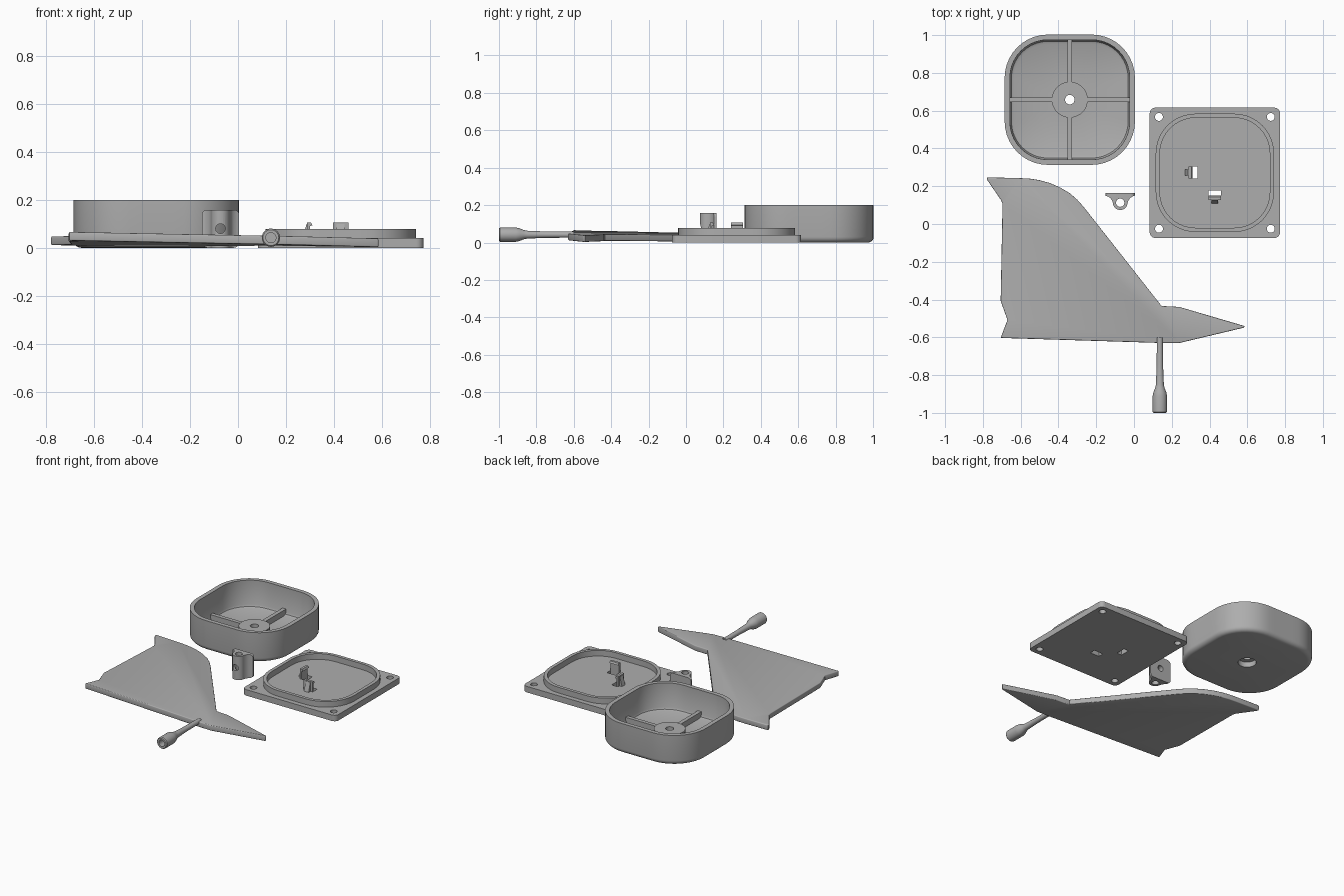
import bpy, bmesh, math
from mathutils import Vector

if "Cube" in bpy.data.objects:
    bpy.data.objects.remove(bpy.data.objects["Cube"])

grey = bpy.data.materials.new("plain_grey")
grey.diffuse_color = (0.42, 0.42, 0.42, 1)
grey.use_nodes = True
grey.node_tree.nodes["Principled BSDF"].inputs["Base Color"].default_value = grey.diffuse_color


def finish(ob, angle=35):
    """Colour the part and smooth its curved faces."""
    ob.data.materials.clear()
    ob.data.materials.append(grey)
    bpy.ops.object.select_all(action='DESELECT')
    ob.select_set(True)
    bpy.context.view_layer.objects.active = ob
    bpy.ops.object.shade_smooth_by_angle(angle=math.radians(angle))
    return ob


def from_bmesh(name, bm):
    bmesh.ops.recalc_face_normals(bm, faces=bm.faces)
    me = bpy.data.meshes.new(name)
    bm.to_mesh(me)
    bm.free()
    ob = bpy.data.objects.new(name, me)
    bpy.context.collection.objects.link(ob)
    return ob


def rounded(cx, cy, hx, hy, r, arc=10, side=5):
    """Rounded rectangle outline with points along its sides."""
    corners = []
    for k, (sx, sy) in enumerate([(1, 1), (-1, 1), (-1, -1), (1, -1)]):
        corners.append([Vector((cx + sx * (hx - r) + r * math.cos((k + i / arc) * math.pi / 2),
                                cy + sy * (hy - r) + r * math.sin((k + i / arc) * math.pi / 2)))
                        for i in range(arc + 1)])
    pts = []
    for k in range(4):
        a, b = corners[k][-1], corners[(k + 1) % 4][0]
        pts += corners[k] + [a.lerp(b, i / side) for i in range(1, side)]
    return pts


def circle(cx, cy, r, n=24):
    return [Vector((cx + r * math.cos(i * math.tau / n), cy + r * math.sin(i * math.tau / n)))
            for i in range(n)]


def rect(x0, x1, y0, y1):
    return [Vector(p) for p in ((x0, y0), (x1, y0), (x1, y1), (x0, y1))]


def prism(name, outlines, z0, z1):
    """Extrude a flat outline; further outlines become holes."""
    cu = bpy.data.curves.new(name, 'CURVE')
    cu.dimensions, cu.fill_mode, cu.extrude = '2D', 'BOTH', (z1 - z0) / 2
    for pts in outlines:
        sp = cu.splines.new('POLY')
        sp.points.add(len(pts) - 1)
        for p, v in zip(sp.points, pts):
            p.co = (v[0], v[1], 0, 1)
        sp.use_cyclic_u = True
    tmp = bpy.data.objects.new(name, cu)
    bpy.context.collection.objects.link(tmp)
    bpy.context.view_layer.update()
    me = bpy.data.meshes.new_from_object(tmp.evaluated_get(bpy.context.evaluated_depsgraph_get()))
    bpy.data.objects.remove(tmp)
    bm = bmesh.new()
    bm.from_mesh(me)
    bmesh.ops.remove_doubles(bm, verts=bm.verts, dist=1e-5)
    bmesh.ops.translate(bm, verts=bm.verts, vec=(0, 0, (z0 + z1) / 2))
    return from_bmesh(name, bm)


def loft(name, loops, closed=False):
    """Skin a list of equal-length loops of 3D points."""
    bm = bmesh.new()
    rows = [[bm.verts.new(p) for p in lp] for lp in loops]
    n = len(rows[0])
    pairs = list(zip(rows, rows[1:])) + ([(rows[-1], rows[0])] if closed else [])
    for a, b in pairs:
        for i in range(n):
            bm.faces.new((a[i], a[(i + 1) % n], b[(i + 1) % n], b[i]))
    if not closed:
        bm.faces.new(rows[0])
        bm.faces.new(rows[-1])
    return from_bmesh(name, bm)


def apply_modifier(ob, kind, **settings):
    mod = ob.modifiers.new("shape", kind)
    for k, v in settings.items():
        setattr(mod, k, v)
    bpy.context.view_layer.update()
    me = bpy.data.meshes.new_from_object(ob.evaluated_get(bpy.context.evaluated_depsgraph_get()))
    ob.modifiers.clear()
    ob.data = me


def boolean(ob, cutter, op):
    apply_modifier(ob, 'BOOLEAN', operation=op, object=cutter, solver='EXACT')
    bpy.data.objects.remove(cutter)


# Open housing: one closed skin from the bottom recess, round the wall, to the hub
BX, BY = -0.34, 0.658


def square_loop(h, z, r):
    return [(p.x, p.y, z) for p in rounded(BX, BY, h, h, r)]


def round_loop(r, z):
    out = []
    for p in rounded(0, 0, 0.3, 0.3, 0.2):
        d = p.normalized() * r
        out.append((BX + d.x, BY + d.y, z))
    return out


fillet = [square_loop(0.315 + 0.03 * math.sin(t), 0.03 - 0.03 * math.cos(t), 0.2 + 0.03 * math.sin(t))
          for t in [i * math.pi / 10 for i in range(6)]]
housing = loft("housing", [round_loop(0.055, 0)] + fillet + [
    square_loop(0.345, 0.2, 0.23), square_loop(0.317, 0.2, 0.2),
    square_loop(0.315, 0.04, 0.2), square_loop(0.309, 0.028, 0.194), square_loop(0.295, 0.022, 0.18),
    round_loop(0.095, 0.022), round_loop(0.095, 0.065), round_loop(0.025, 0.065),
    round_loop(0.025, 0.035), round_loop(0.055, 0.035)], closed=True)
finish(housing)

# Four ribs from hub to wall
for k in range(4):
    c, s = round(math.cos(k * math.pi / 2)), round(math.sin(k * math.pi / 2))
    pts = [Vector((BX + c * u - s * v, BY + s * u + c * v))
           for u, v in ((0.088, -0.013), (0.32, -0.013), (0.32, 0.013), (0.088, 0.013))]
    finish(prism(f"housing_rib_{k + 1}", [pts], 0.015, 0.06))

# Cover plate with screw holes and clip slots
PX, PY = 0.428, 0.271
holes = [circle(PX + sx * 0.296, PY + sy * 0.296, 0.021) for sx in (-1, 1) for sy in (-1, 1)]
slots = [rect(0.30, 0.335, 0.24, 0.305), rect(0.395, 0.46, 0.14, 0.177)]
finish(prism("cover_plate", [rounded(PX, PY, 0.345, 0.345, 0.03, 6, 1)] + holes + slots, 0, 0.04))
finish(prism("cover_lip", [rounded(PX, PY, 0.313, 0.313, 0.21),
                           rounded(PX, PY, 0.291, 0.291, 0.188)], 0.035, 0.078))

# Two clips: an upright tab, a sloping brace behind it and a small hook
for i, (ox, oy, ang) in enumerate([(0.30, 0.2725, 0), (0.4275, 0.14, math.pi / 2)]):
    c, s = math.cos(ang), math.sin(ang)
    shapes = [("tab", [(-0.012, 0.03), (0, 0.03), (0, 0.09), (0.01, 0.094), (0.004, 0.106), (-0.012, 0.106)], 0.0325),
              ("brace", [(-0.034, 0.03), (-0.006, 0.03), (-0.006, 0.1), (-0.014, 0.1)], 0.017)]
    for part, prof, w in shapes:
        ob = loft(f"clip_{part}_{i + 1}", [[(ox + c * u - s * v, oy + s * u + c * v, z) for u, z in prof]
                                           for v in (-w, w)])
        finish(ob)

# Small mounting bracket: flange blending into a bored boss, with a cross hole
CX, CY = -0.073, 0.113
half = [(0.078, 0.163), (0.078, 0.15), (0.066, 0.146), (0.052, 0.137), (0.043, 0.124), (0.038, 0.108)]
arc = [(0.039 * math.sin(t), CY - 0.039 * math.cos(t)) for t in [i * math.pi / 12 for i in range(-5, 6)]]
outline = [(CX - x, y) for x, y in half] + [(CX + x, y) for x, y in arc] + [(CX + x, y) for x, y in half[::-1]]
bracket = prism("bracket", [outline, circle(CX, CY, 0.022)], 0, 0.158)


def along_y(pts):
    return loft("cutter", [[(p.x, y, p.y) for p in pts] for y in (0.0, 0.25)])


boolean(bracket, along_y(rounded(CX, 0.079, 0.078, 0.079, 0.022, 6, 1)), 'INTERSECT')
boolean(bracket, along_y(circle(CX, 0.08, 0.02)), 'DIFFERENCE')
finish(bracket)

# Tail vane: flat outline, tilted slightly, with rounded rims
vane_outline = [(-0.78, 0.247), (-0.606, 0.243), (-0.55, 0.24), (-0.5, 0.232), (-0.446, 0.217), (-0.394, 0.195),
                (-0.34, 0.163), (-0.3, 0.128), (-0.266, 0.09), (0.146, -0.434), (0.24, -0.439), (0.585, -0.54),
                (0.585, -0.548), (0.24, -0.63), (0.15, -0.63), (-0.706, -0.603), (-0.67, -0.508),
                (-0.706, -0.407), (-0.696, 0.106), (-0.703, 0.125), (-0.775, 0.23)]
vane = loft("vane", [[(x, y, z) for x, y in vane_outline] for z in (-0.036, 0)])
apply_modifier(vane, 'BEVEL', width=0.011, segments=3, limit_method='ANGLE', angle_limit=math.radians(75))
for v in vane.data.vertices:
    v.co.z += 0.066 - 0.02 * (v.co.x + 0.706) - 0.024 * (v.co.y + 0.6)
finish(vane)

# Stem with a hollow socket at its end
stem_profile = [(-0.6, 0.016), (-0.75, 0.017), (-0.85, 0.021), (-0.868, 0.025), (-0.89, 0.034), (-0.91, 0.038),
                (-0.994, 0.038), (-1.0, 0.033), (-1.0, 0.021), (-0.91, 0.021)]
finish(loft("stem", [[(0.137 + p.x, y, 0.042 + p.y) for p in circle(0, 0, r, 32)] for y, r in stem_profile]))
